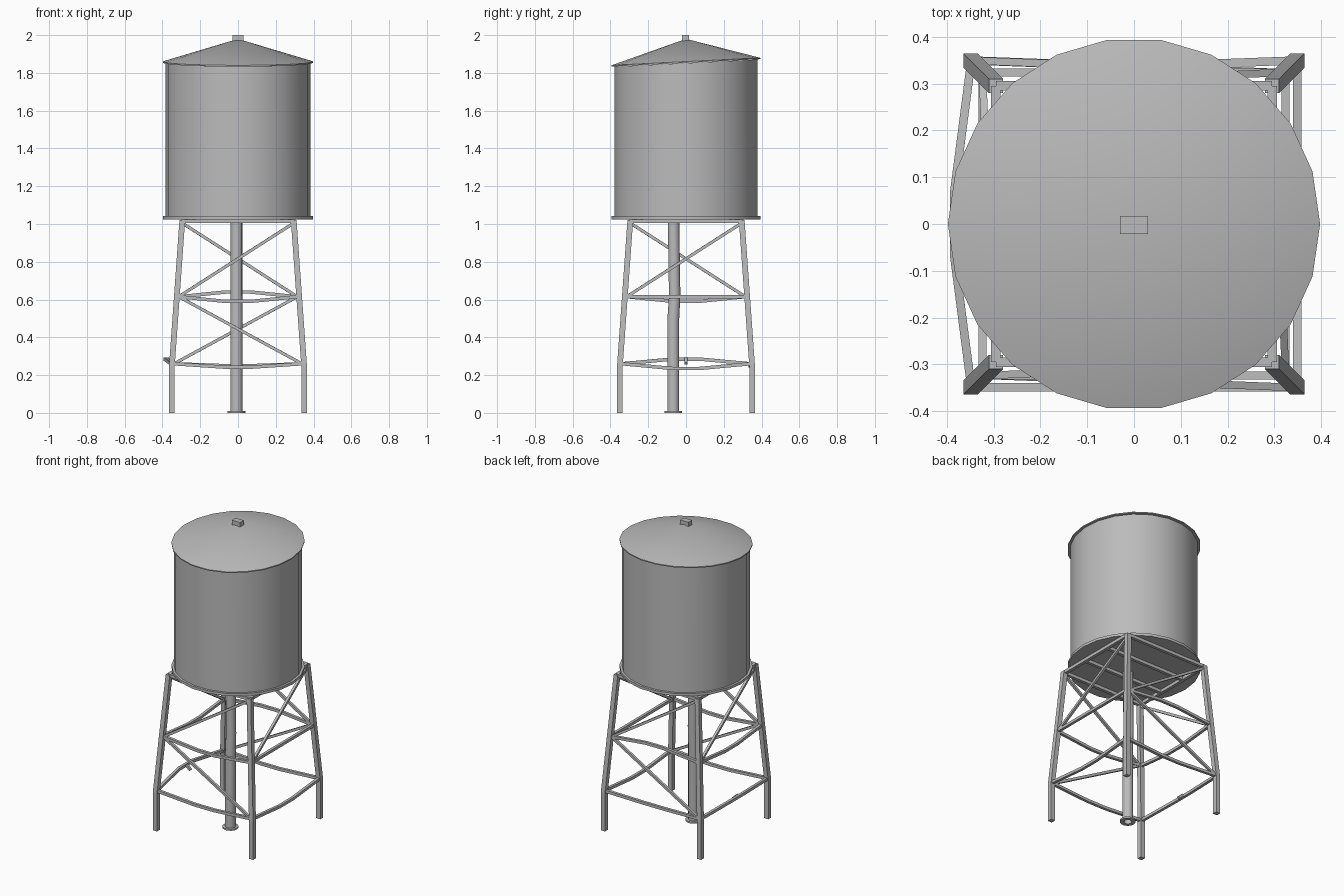
import bpy, bmesh, math
from mathutils import Vector, Matrix

if "Cube" in bpy.data.objects:
    bpy.data.objects.remove(bpy.data.objects["Cube"], do_unlink=True)

steel = bpy.data.materials.new("grey steel")
steel.use_nodes = True
GREY = (0.5, 0.5, 0.5, 1)
steel.diffuse_color = GREY
steel.node_tree.nodes["Principled BSDF"].inputs["Base Color"].default_value = GREY


def finish(name, bm, smooth=False):
    bmesh.ops.recalc_face_normals(bm, faces=bm.faces)
    mesh = bpy.data.meshes.new(name)
    bm.to_mesh(mesh)
    bm.free()
    mesh.materials.append(steel)
    ob = bpy.data.objects.new(name, mesh)
    bpy.context.collection.objects.link(ob)
    if smooth:
        bpy.ops.object.select_all(action='DESELECT')
        ob.select_set(True)
        bpy.context.view_layer.objects.active = ob
        bpy.ops.object.shade_smooth_by_angle(angle=math.radians(35))
    return ob


def loft(bm, rings, close=False):
    """Skin a list of equally long vertex rings."""
    n = len(rings[0])
    pairs = list(zip(rings, rings[1:])) + ([(rings[-1], rings[0])] if close else [])
    for a, b in pairs:
        for i in range(n):
            j = (i + 1) % n
            bm.faces.new((a[i], a[j], b[j], b[i]))


def lathe(name, profile, sides, centre=(0, 0), close=False, tilt=0, tilt_above=9):
    """Turn (radius, z) points about z; points above tilt_above lean with y."""
    bm = bmesh.new()
    rings = []
    for r, z in profile:
        ring = []
        for k in range(sides):
            a = math.tau * k / sides
            x, y = r * math.cos(a), r * math.sin(a)
            lean = tilt * y if z > tilt_above else 0
            ring.append(bm.verts.new((centre[0] + x, centre[1] + y, z + lean)))
        rings.append(ring)
    loft(bm, rings, close)
    if not close:
        bm.faces.new(rings[0])
        bm.faces.new(rings[-1])
    bmesh.ops.remove_doubles(bm, verts=bm.verts, dist=0.0002)
    return finish(name, bm, True)


def bar(name, points, size=0.018):
    """Square bar that follows a path."""
    pts = [Vector(p) for p in points]
    bm = bmesh.new()
    rings = []
    for i, p in enumerate(pts):
        d = (pts[min(i + 1, len(pts) - 1)] - pts[max(i - 1, 0)]).normalized()
        side = d.cross(Vector((0, 0, 1))).normalized() * size / 2
        up = side.cross(d).normalized() * size / 2
        rings.append([bm.verts.new(p + s * side + u * up)
                      for s, u in ((-1, -1), (1, -1), (1, 1), (-1, 1))])
    loft(bm, rings)
    bm.faces.new(rings[0])
    bm.faces.new(rings[-1])
    return finish(name, bm)


def box(name, centre, dims):
    bm = bmesh.new()
    bmesh.ops.create_cube(bm, size=1, matrix=Matrix.Translation(centre)
                          @ Matrix.Diagonal((*dims, 1)))
    return finish(name, bm)


# Tank, base plate and the slightly tilted roof
SIDES = 22
lathe("tank", [(0.383, 1.04), (0.383, 1.852)], SIDES, tilt=0.05, tilt_above=1.5)
lathe("base_plate", [(0.398, 1.025), (0.398, 1.042)], SIDES)
lathe("roof", [(0.38, 1.853), (0.398, 1.853), (0.398, 1.86), (0.0001, 1.98)],
      SIDES, tilt=0.05, tilt_above=1.5)
box("roof_cap", (0, -0.002, 1.985), (0.06, 0.038, 0.03))

# Down pipe with a slight kink and an open foot flange
bm = bmesh.new()
rings = []
for r, y, z in ((0.024, -0.067, 0.3), (0.024, -0.067, 0.0), (0.032, -0.067, 0.0),
                (0.032, -0.067, 0.5), (0.031, -0.06, 0.62), (0.031, -0.066, 1.03)):
    rings.append([bm.verts.new((-0.008 + r * math.cos(math.tau * k / 14),
                                y + r * math.sin(math.tau * k / 14), z)) for k in range(14)])
loft(bm, rings)
bm.faces.new(rings[0])
finish("down_pipe", bm, True)
lathe("pipe_flange", [(0.026, 0), (0.048, 0), (0.048, 0.01), (0.026, 0.01)],
      14, (-0.008, -0.067), close=True)

# Four splayed legs, upright below the lowest ring
TOP, MID, LOW = 1.0, 0.615, 0.26


def spread(z):
    """Distance of the leg axis from the centre planes at height z."""
    return 0.35 - 0.055 * max(0, z - 0.25) / 0.77


for sx, sy, name in ((-1, -1, "front_right"), (1, -1, "front_left"),
                     (1, 1, "back_left"), (-1, 1, "back_right")):
    bm = bmesh.new()
    rings = []
    for z in (0, 0.25, 1.02):
        s = spread(z)
        rings.append([bm.verts.new((sx * s + 0.015 * u, sy * s + 0.015 * v, z))
                      for u, v in ((-1, -1), (1, -1), (1, 1), (-1, 1))])
    loft(bm, rings)
    bm.faces.new(rings[0])
    bm.faces.new(rings[-1])
    finish(name + "_leg", bm)

# Bracing, laid out per side: mid sag, low sag, low bulge, lower diagonal
sides = (("front", 0, -0.025, -0.018, 0.0, True),
         ("left", 90, 0.0, -0.025, 0.0, False),
         ("back", 180, 0.025, -0.01, -0.01, True),
         ("right", 270, -0.025, 0.025, 0.035, False))
for name, angle, mid_sag, low_sag, bulge, lower in sides:
    turn = Matrix.Rotation(math.radians(angle), 3, 'Z')

    def at(u, z, sag=0, out=0):
        s = spread(z)
        return turn @ Vector((u * s, -s - out, z + sag))

    bar(name + "_top_beam", [at(-1, 1.015), at(1, 1.015)], 0.02)
    for label, z, sag, out in (("middle", MID, mid_sag, 0), ("low", LOW, low_sag, bulge)):
        bar(name + "_" + label + "_rail",
            [at(-0.97, z), at(-0.2, z, sag, out), at(0.2, z, sag, out), at(0.97, z)])
    bar(name + "_upper_brace", [at(-0.97, MID), at(0.97, TOP)], 0.016)
    if lower:
        bar(name + "_lower_brace", [at(-0.97, MID), at(0.97, LOW)], 0.016)

# Joists carrying the tank
for y in (-0.1, 0.1):
    bar("joist", [(-0.29, y, 1.015), (0.29, y, 1.015)], 0.02)

# Loose bracket on the low rail
bar("rail_bracket", [(-0.345, 0.0, 0.262), (-0.375, 0.0, 0.29)], 0.016)
